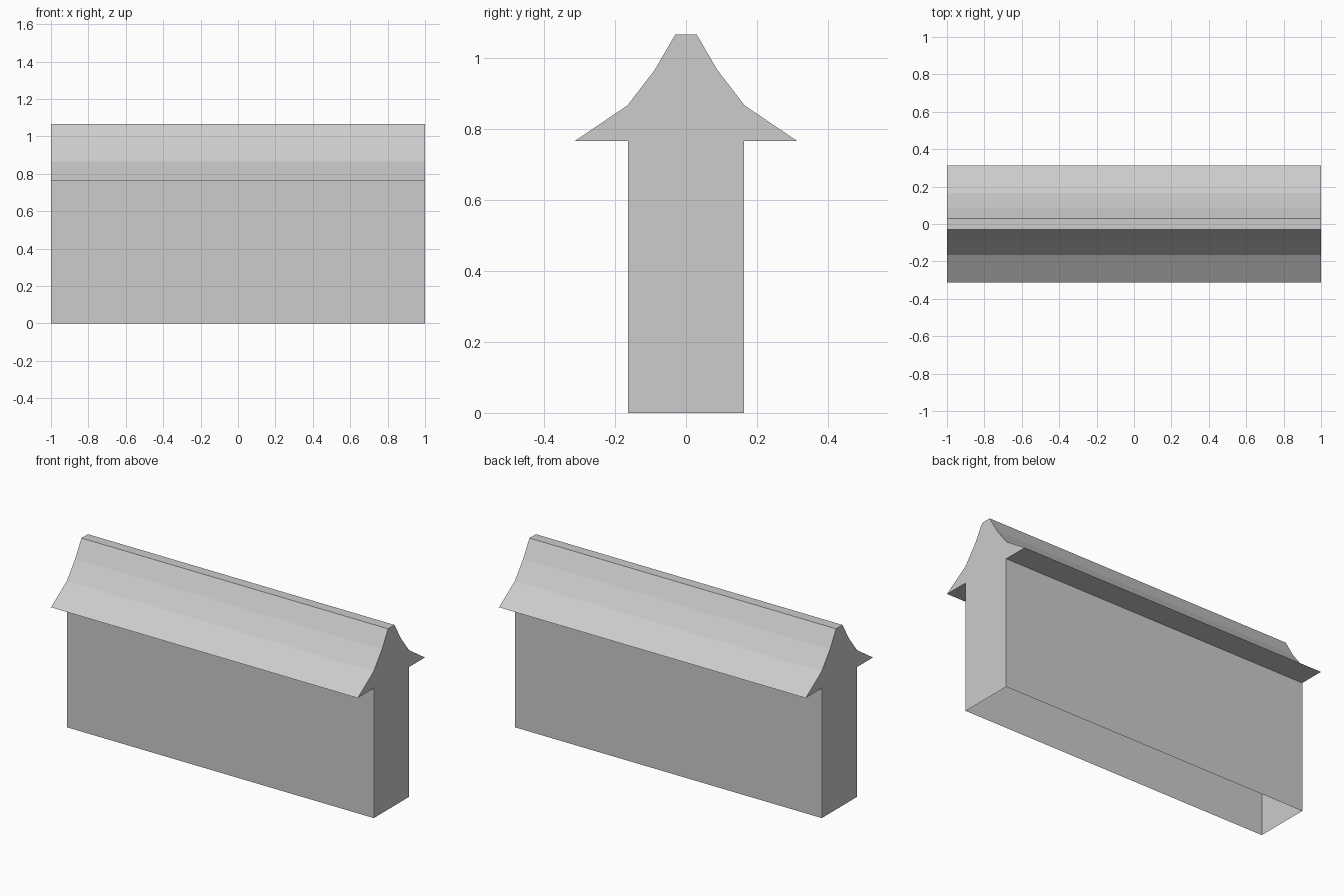
import bpy
import bmesh

cube = bpy.data.objects.get("Cube")
if cube:
    bpy.data.objects.remove(cube, do_unlink=True)

# Single grey for walls and roof
GREY = (0.604, 0.604, 0.604, 1.0)
grey = bpy.data.materials.new("plain_grey")
grey.use_nodes = True
grey.diffuse_color = GREY
for node in grey.node_tree.nodes:
    if node.type == "BSDF_PRINCIPLED":
        node.inputs["Base Color"].default_value = GREY

# Half cross-section (y, z): wall foot, wall top, eave, flared roof, ridge
half = [(0.163, 0.0), (0.163, 0.765), (0.313, 0.765),
        (0.165, 0.865), (0.088, 0.965), (0.03, 1.065)]
profile = half + [(-y, z) for y, z in reversed(half)]

# Gable ends at both sides
bm = bmesh.new()
left, right = [[bm.verts.new((x, y, z)) for y, z in profile] for x in (1, -1)]
bm.faces.new(left)
bm.faces.new(reversed(right))

# Long walls, eaves, roof slopes and ridge; the underside stays open
for i in range(len(profile) - 1):
    bm.faces.new((left[i], right[i], right[i + 1], left[i + 1]))

mesh = bpy.data.meshes.new("roofed_wall")
bm.to_mesh(mesh)
bm.free()
mesh.materials.append(grey)
roofed_wall = bpy.data.objects.new("roofed_wall", mesh)
bpy.context.collection.objects.link(roofed_wall)
